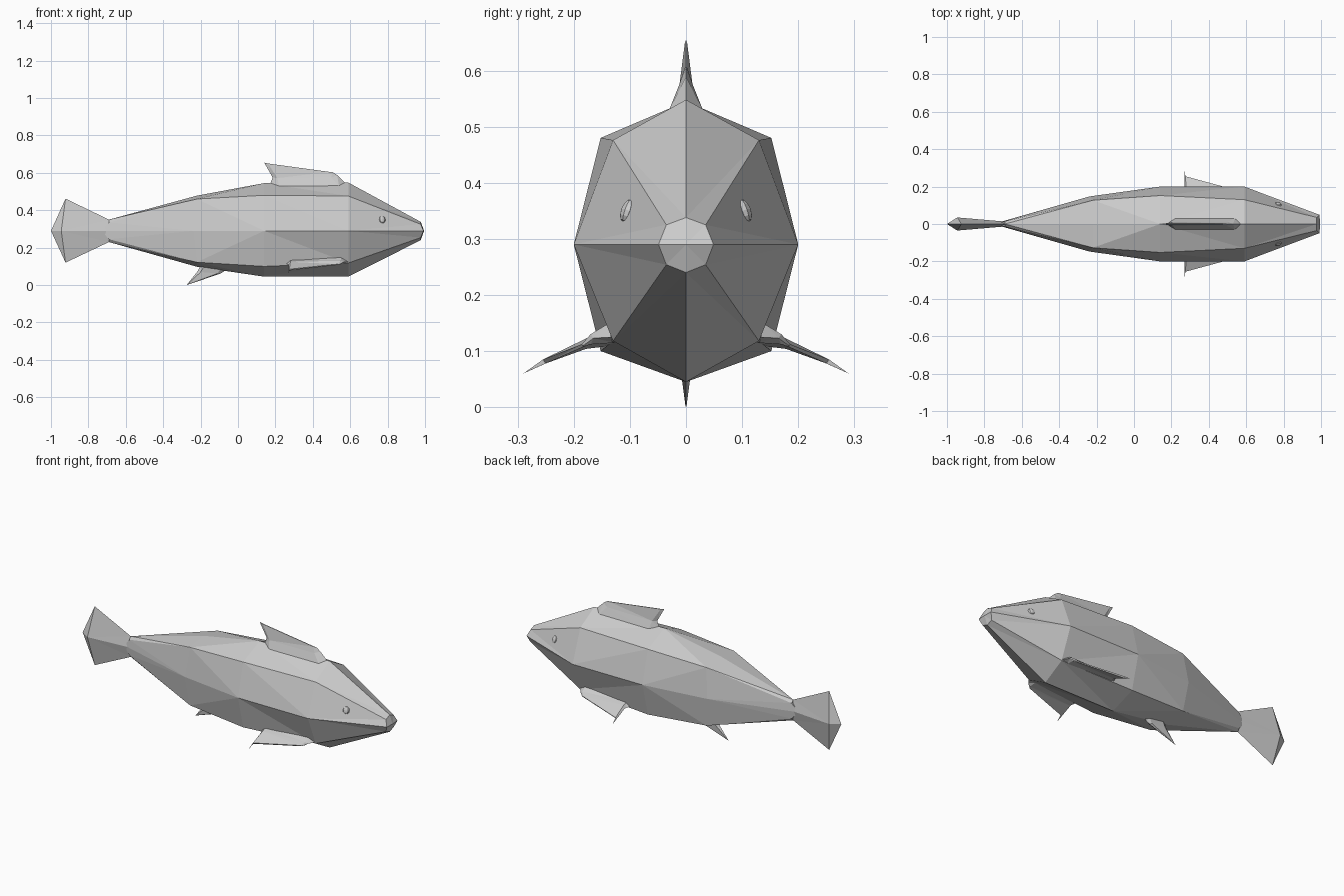
import bpy, bmesh
from math import radians
from mathutils import Matrix

if "Cube" in bpy.data.objects:
    bpy.data.objects.remove(bpy.data.objects["Cube"])


def loft(name, rings):
    """Skin equal-length rings of points and close both ends; merged points may form tips."""
    bm = bmesh.new()
    vs = [[bm.verts.new(p) for p in ring] for ring in rings]
    n = len(rings[0])
    for a, b in zip(vs, vs[1:]):
        for i in range(n):
            j = (i + 1) % n
            bm.faces.new((a[i], a[j], b[j], b[i]))
    for end in (vs[0], vs[-1]):
        bm.faces.new(end)
    bmesh.ops.remove_doubles(bm, verts=bm.verts, dist=0.0005)
    bmesh.ops.triangulate(bm, faces=bm.faces)
    bmesh.ops.recalc_face_normals(bm, faces=bm.faces)
    return finish(name, bm)


def finish(name, bm):
    me = bpy.data.meshes.new(name)
    bm.to_mesh(me)
    bm.free()
    ob = bpy.data.objects.new(name, me)
    bpy.context.collection.objects.link(ob)
    return ob


MID = 0.29


def body_ring(x, xm, top, bot, w, dy, dzt, dzb):
    """Eight-sided section; xm is the x of the side points."""
    return [(x, 0, top), (x, dy, dzt), (xm, w, MID), (x, dy, dzb),
            (x, 0, bot), (x, -dy, dzb), (xm, -w, MID), (x, -dy, dzt)]


# Body, nose to tail root
loft("body", [
    [(0.995, 0, MID)] * 8,
    body_ring(0.977, 0.992, 0.338, 0.240, 0.049, 0.035, 0.325, 0.254),
    body_ring(0.59, 0.59, 0.548, 0.045, 0.20, 0.13, 0.476, 0.118),
    body_ring(0.14, 0.14, 0.545, 0.045, 0.20, 0.152, 0.48, 0.10),
    body_ring(-0.22, -0.24, 0.478, 0.098, 0.147, 0.127, 0.46, 0.122),
    body_ring(-0.69, -0.73, 0.35, 0.23, 0.007, 0.014, 0.335, 0.245),
])

# Tail fin
loft("tail_fin", [
    [(-0.69, 0, 0.35), (-0.69, 0.013, MID), (-0.69, 0, 0.23), (-0.69, -0.013, MID)],
    [(-0.922, 0, 0.462), (-0.945, 0.035, MID), (-0.922, 0, 0.12), (-0.945, -0.035, MID)],
    [(-1.0, 0, MID)] * 4,
])


def fin_ring(front, back, shoulders, half):
    """Six-sided fin section mirrored about y = 0."""
    (xf, zf), (xb, zb), ((x1, z1), (x2, z2)) = front, back, shoulders
    return [(xf, 0, zf), (x1, half, z1), (x2, half, z2),
            (xb, 0, zb), (x2, -half, z2), (x1, -half, z1)]


# Dorsal fin with flared base
loft("dorsal_fin", [
    fin_ring((0.58, 0.54), (0.17, 0.535), ((0.54, 0.53), (0.22, 0.527)), 0.030),
    fin_ring((0.53, 0.588), (0.185, 0.575), ((0.50, 0.575), (0.21, 0.572)), 0.012),
    fin_ring((0.505, 0.605), (0.14, 0.655), ((0.49, 0.605), (0.16, 0.65)), 0.002),
])

# Anal fin
loft("anal_fin", [
    fin_ring((-0.06, 0.085), (-0.20, 0.105), ((-0.09, 0.09), (-0.18, 0.10)), 0.016),
    fin_ring((-0.09, 0.063), (-0.215, 0.075), ((-0.11, 0.062), (-0.20, 0.07)), 0.009),
    fin_ring((-0.265, 0.003), (-0.275, 0.0), ((-0.267, 0.003), (-0.27, 0.002)), 0.001),
])

# Paired pectoral fins and eyes
for side, s in (("left", 1), ("right", -1)):
    rings = [
        [(0.59, 0.13, 0.125), (0.55, 0.142, 0.147), (0.28, 0.142, 0.136), (0.25, 0.125, 0.115), (0.28, 0.13, 0.11), (0.55, 0.125, 0.115)],
        [(0.565, 0.165, 0.123), (0.55, 0.17, 0.130), (0.28, 0.175, 0.124), (0.27, 0.178, 0.110), (0.28, 0.178, 0.104), (0.55, 0.17, 0.112)],
        [(0.54, 0.183, 0.110), (0.53, 0.186, 0.112), (0.275, 0.255, 0.085), (0.27, 0.29, 0.060), (0.275, 0.25, 0.078), (0.53, 0.184, 0.107)],
    ]
    loft(f"pectoral_fin_{side}", [[(x, s * y, z) for x, y, z in r] for r in rings])

    bm = bmesh.new()
    bmesh.ops.create_uvsphere(bm, u_segments=8, v_segments=6, radius=1)
    place = (Matrix.Translation((0.77, s * 0.105, 0.35))
             @ Matrix.Rotation(radians(-15 * s), 4, 'Z')
             @ Matrix.Rotation(radians(20 * s), 4, 'X')
             @ Matrix.Diagonal((0.019, 0.011, 0.021, 1)))
    bmesh.ops.transform(bm, matrix=place, verts=bm.verts)
    finish(f"eye_{side}", bm)
